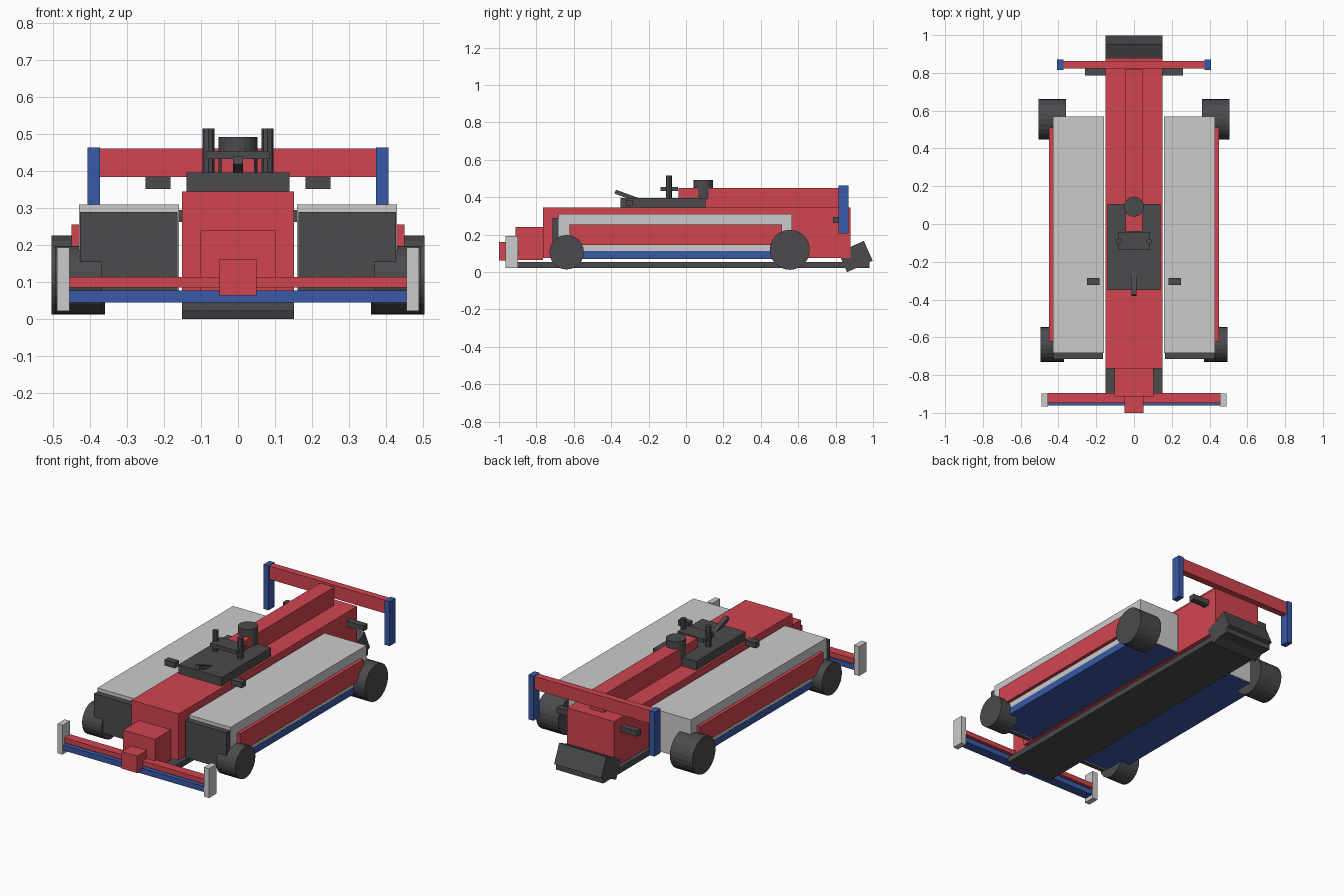
import bpy, bmesh
from math import radians, pi
from mathutils import Matrix, Vector

if "Cube" in bpy.data.objects:
    bpy.data.objects.remove(bpy.data.objects["Cube"])


def material(name, rgb):
    m = bpy.data.materials.new(name)
    m.diffuse_color = (*rgb, 1)
    m.use_nodes = True
    m.node_tree.nodes["Principled BSDF"].inputs["Base Color"].default_value = m.diffuse_color
    return m


RED = material("red", (0.64, 0.06, 0.08))
BLUE = material("blue", (0.04, 0.10, 0.38))
DARK = material("dark", (0.07, 0.07, 0.075))


def finish(name, bm, mat):
    mesh = bpy.data.meshes.new(name)
    bm.to_mesh(mesh)
    bm.free()
    ob = bpy.data.objects.new(name, mesh)
    bpy.context.collection.objects.link(ob)
    if mat:
        mesh.materials.append(mat)
    return ob


def mirror(ob):
    ob.modifiers.new("mirror", 'MIRROR').use_axis = (True, False, False)
    return ob


def box(name, x, y, z, mat=None, tilt=0):
    """Box from (min, max) ranges, tilted in degrees about its own x axis."""
    bm = bmesh.new()
    bmesh.ops.create_cube(bm, size=1)
    size = [b - a for a, b in (x, y, z)]
    mid = Vector([(a + b) / 2 for a, b in (x, y, z)])
    bm.transform(Matrix.Translation(mid) @ Matrix.Rotation(radians(tilt), 4, 'X')
                 @ Matrix.Diagonal((*size, 1)))
    return finish(name, bm, mat)


def cylinder(name, centre, r, depth, mat, sides=24, along_x=False):
    bm = bmesh.new()
    bmesh.ops.create_cone(bm, cap_ends=True, segments=sides, radius1=r, radius2=r, depth=depth)
    rot = Matrix.Rotation(pi / 2, 4, 'Y') if along_x else Matrix.Identity(4)
    bm.transform(Matrix.Translation(centre) @ rot)
    return finish(name, bm, mat)


def wide(w):
    return (-w, w)


# Central body, nose and spine
box("main_body", wide(.152), (-.765, .88), (.075, .345), RED)
box("nose", wide(.102), (-.912, -.765), (.065, .24), RED)
box("nose_tip", wide(.05), (-1.0, -.9), (.063, .162), RED)
box("engine_spine", wide(.045), (-.04, .82), (.34, .45), RED)

# Underfloor and tilted rear diffuser
box("floor_plank", wide(.152), (-.9, .98), (.022, .055), DARK)
box("rear_diffuser", wide(.152), (.831, .981), (.025, .141), DARK, tilt=24)

# Cockpit and the parts on it
box("cockpit_block", wide(.14), (-.35, .105), (.34, .396), DARK)
cylinder("air_intake", (0, .092, .44), .053, .105, DARK, 20)
box("cockpit_bar", wide(.085), (-.135, -.042), (.433, .455), DARK)
mirror(cylinder("cockpit_post", (.08, -.092, .452), .016, .126, DARK, 8))
box("cockpit_strut", wide(.013), (-.382, -.255), (.397, .419), DARK, tilt=-20)
mirror(box("side_mirror", (.182, .25), (-.322, -.285), (.352, .385), DARK))

# Side pods with intake, side panel and floor
mirror(box("side_pod", (.16, .43), (-.682, .568), (.072, .31)))
mirror(box("pod_intake", (.163, .427), (-.715, -.67), (.075, .29), DARK))
mirror(box("pod_side_panel", (.42, .45), (-.622, .512), (.145, .255), RED))
mirror(box("pod_floor", (.159, .431), (-.675, .56), (.071, .112), BLUE))

# Wheels
mirror(cylinder("front_wheel", (.432, -.638, .106), .092, .125, DARK, along_x=True))
mirror(cylinder("rear_wheel", (.432, .555, .119), .107, .145, DARK, along_x=True))

# Front wing
box("front_wing_upper", wide(.457), (-.948, -.895), (.085, .114), RED)
box("front_wing_lower", wide(.457), (-.96, -.903), (.045, .077), BLUE)
mirror(box("front_wing_endplate", (.456, .489), (-.965, -.897), (.022, .193)))

# Rear wing and light bar
box("rear_wing", wide(.4), (.822, .862), (.384, .461), RED)
mirror(box("rear_wing_endplate", (.374, .407), (.815, .87), (.205, .464), BLUE))
box("rear_bar", wide(.26), (.785, .822), (.263, .295), DARK)
